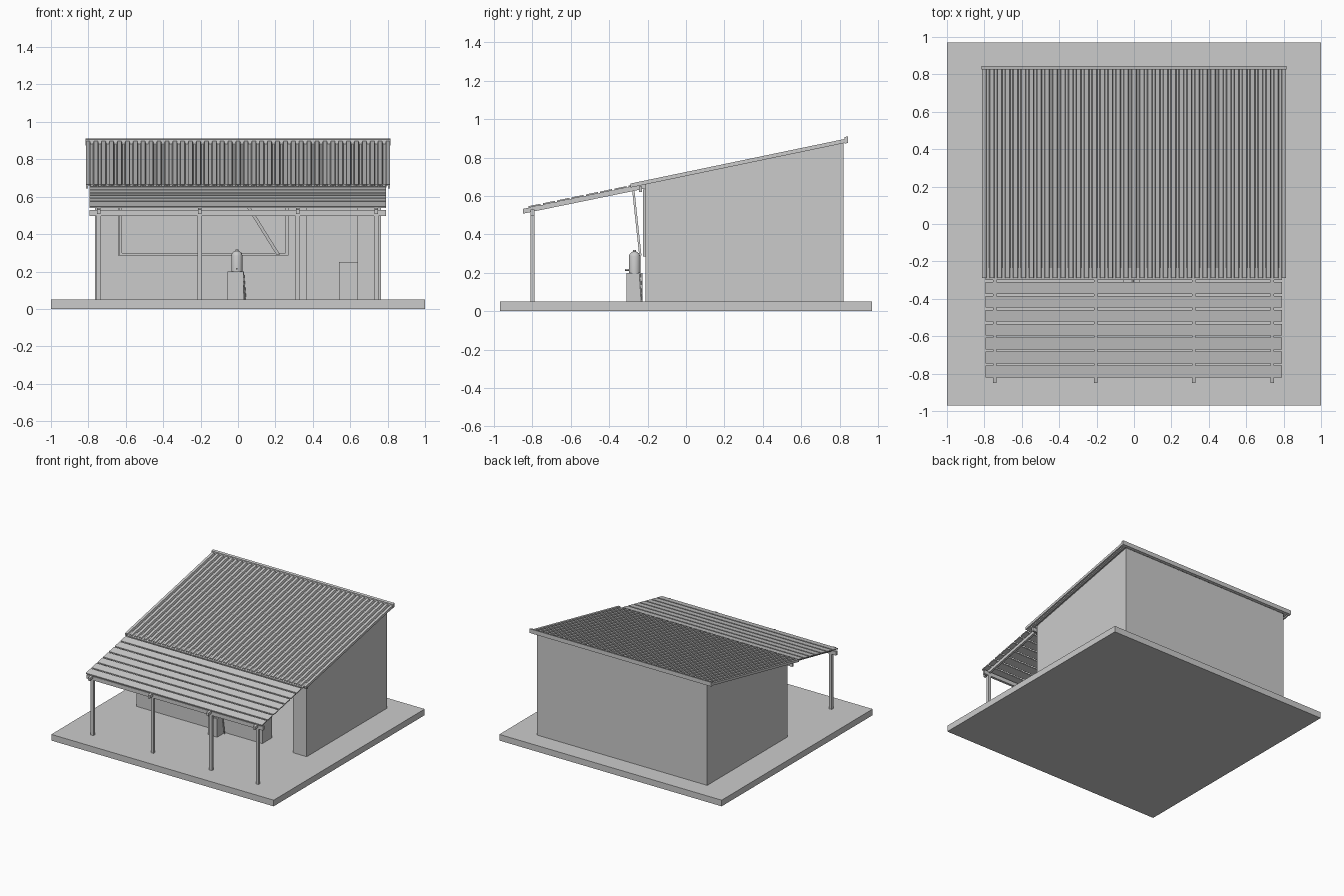
import bpy, bmesh, math
from mathutils import Vector

cube = bpy.data.objects.get("Cube")
if cube:
    bpy.data.objects.remove(cube, do_unlink=True)

# Single plain grey
grey = bpy.data.materials.new("plain_grey")
grey.use_nodes = True
grey.diffuse_color = (0.6, 0.6, 0.6, 1)
shader = next(n for n in grey.node_tree.nodes if n.type == 'BSDF_PRINCIPLED')
shader.inputs["Base Color"].default_value = grey.diffuse_color


def finish(name, bm):
    bmesh.ops.recalc_face_normals(bm, faces=bm.faces)
    mesh = bpy.data.meshes.new(name)
    bm.to_mesh(mesh)
    bm.free()
    mesh.materials.append(grey)
    obj = bpy.data.objects.new(name, mesh)
    bpy.context.collection.objects.link(obj)
    return obj


def prism(name, x0, x1, profile):
    """Extrude a (y, z) outline from x0 to x1."""
    bm = bmesh.new()
    face = bm.faces.new([bm.verts.new((x0, y, z)) for y, z in profile])
    out = bmesh.ops.extrude_face_region(bm, geom=[face])
    verts = [v for v in out["geom"] if isinstance(v, bmesh.types.BMVert)]
    bmesh.ops.translate(bm, verts=verts, vec=(x1 - x0, 0, 0))
    return finish(name, bm)


def box(name, x0, x1, y0, y1, z0, z1):
    return prism(name, x0, x1, [(y0, z0), (y1, z0), (y1, z1), (y0, z1)])


def sloped(name, x0, x1, y0, y1, line, low, high):
    """Slab following a slope, between two offsets from its top line."""
    return prism(name, x0, x1, [(y0, line(y0) + low), (y1, line(y1) + low),
                                (y1, line(y1) + high), (y0, line(y0) + high)])


def cylinder(name, start, end, radius, sides=12):
    a, b = Vector(start), Vector(end)
    bm = bmesh.new()
    bmesh.ops.create_cone(bm, cap_ends=True, segments=sides, radius1=radius,
                          radius2=radius, depth=(b - a).length)
    bm.transform((b - a).to_track_quat('Z', 'Y').to_matrix().to_4x4())
    bmesh.ops.translate(bm, verts=bm.verts, vec=(a + b) / 2)
    return finish(name, bm)


def roof_top(y):
    return 0.725 + 0.208 * y


def canopy_top(y):
    return 0.715 + 0.205 * y


FLOOR, SIDE, FRONT, BACK, THICK = 0.05, 0.765, -0.21, 0.82, 0.125
INNER = FRONT + THICK


def wall(name, x0, x1, y0, y1, bottom):
    """Wall whose top meets the underside of the roof."""
    prism(name, x0, x1, [(y0, bottom), (y1, bottom), (y1, roof_top(y1) - 0.021),
                         (y0, roof_top(y0) - 0.021)])


# Ground slab and walls
box("ground_slab", -1, 1, -0.97, 0.97, 0, FLOOR)
wall("right_wall", -SIDE, -SIDE + THICK, FRONT, BACK, FLOOR)
wall("left_wall", SIDE - THICK, SIDE, FRONT, BACK, FLOOR)
wall("back_wall", -SIDE + THICK, SIDE - THICK, BACK - THICK, BACK, FLOOR)

# Front wall around the serving window and the doorway
wall("window_pier", 0.27, 0.366, FRONT, INNER, FLOOR)
wall("window_header", -0.635, 0.27, FRONT, INNER, 0.62)
wall("door_header", 0.366, SIDE - THICK, FRONT, INNER, 0.58)
box("window_low_wall", -0.64, 0.27, FRONT, INNER, FLOOR, 0.286)

# Window frame
for name, x0, x1, z0, z1 in [("sill", -0.635, 0.27, 0.285, 0.3),
                             ("top", -0.635, 0.27, 0.62, 0.635),
                             ("right", -0.635, -0.62, 0.3, 0.62),
                             ("left", 0.255, 0.27, 0.3, 0.62)]:
    box("window_frame_" + name, x0, x1, FRONT - 0.015, FRONT + 0.01, z0, z1)

# Leaning prop beside the window
prop = box("window_prop", -0.01, 0.01, -0.006, 0.006, 0, 1)
lower, upper = Vector((0.215, -0.238, 0.29)), Vector((0.0, -0.275, 0.635))
shift = (upper - lower)
for v in prop.data.vertices:
    v.co = Vector((v.co.x, v.co.y, 0)) + lower + shift * v.co.z

# Corrugated main roof
bm = bmesh.new()
ribs, half, y0, y1 = 38, 0.813, -0.29, 0.835
pitch = 2 * half / (ribs + 0.5)
points = []
for i in range(ribs + 1):
    x = -half + i * pitch
    for part, height in ((0, 0), (0.5, 0), (0.6, -0.014), (0.9, -0.014)):
        if i < ribs or part <= 0.5:
            points.append((x + part * pitch, height))
rows = [[bm.verts.new((x, y, roof_top(y) + h)) for x, h in points] for y in (y0, y1)]
for i in range(len(points) - 1):
    bm.faces.new((rows[0][i], rows[0][i + 1], rows[1][i + 1], rows[1][i]))
roof = finish("corrugated_roof", bm)
solid = roof.modifiers.new("thickness", 'SOLIDIFY')
solid.thickness = 0.007
solid.offset = -1 if roof.data.polygons[0].normal.z > 0 else 1
for side in (-1, 1):
    xs = sorted((side * half, side * (half - 0.012)))
    sloped("roof_side_edge", *xs, y0, y1, roof_top, -0.021, -0.001)
sloped("roof_back_trim", -0.815, 0.815, 0.825, 0.845, roof_top, -0.024, 0.01)

# Canopy rafters, posts and beams
for x in (-0.745, -0.205, 0.32, 0.74):
    sloped("canopy_rafter", x - 0.009, x + 0.009, -0.85, FRONT, canopy_top, -0.033, -0.008)
    box("canopy_post", x - 0.0125, x + 0.0125, -0.81, -0.79, FLOOR, 0.51)
box("canopy_beam", -0.795, 0.79, -0.81, -0.79, 0.498, 0.53)
box("wall_beam", -0.795, 0.79, -0.245, -0.23, 0.62, 0.65)

# Canopy boards
for i in range(8):
    start = -0.82 + i * 0.0745
    sloped("canopy_board", -0.795, 0.79, start, min(start + 0.063, -0.225),
           canopy_top, -0.008, 0)

# Water stand with bottle, tap and hose
box("water_stand", -0.055, 0.03, -0.31, -0.226, FLOOR, 0.2)
bm = bmesh.new()
outline = [(0, 0.2), (0.03, 0.2), (0.03, 0.285), (0.026, 0.298), (0.015, 0.308),
           (0.008, 0.31), (0.008, 0.318), (0, 0.318)]
verts = [bm.verts.new((r, 0, z)) for r, z in outline]
edges = [bm.edges.new(pair) for pair in zip(verts, verts[1:])]
bmesh.ops.spin(bm, geom=verts + edges, cent=(0, 0, 0), axis=(0, 0, 1),
               angle=math.tau, steps=20)
bmesh.ops.remove_doubles(bm, verts=bm.verts, dist=0.0005)
bottle = finish("water_bottle", bm)
bottle.location = (-0.006, -0.268, 0)
bpy.context.view_layer.objects.active = bottle
bottle.select_set(True)
bpy.ops.object.shade_smooth_by_angle(angle=math.radians(40))
cylinder("water_tap", (-0.006, -0.29, 0.215), (-0.006, -0.318, 0.215), 0.005)
cylinder("water_hose", (0.028, -0.24, 0.2), (0.04, -0.23, FLOOR), 0.004)

# Chest standing inside the doorway
box("indoor_chest", 0.54, SIDE - THICK, 0.2, 0.4, FLOOR, 0.25)
